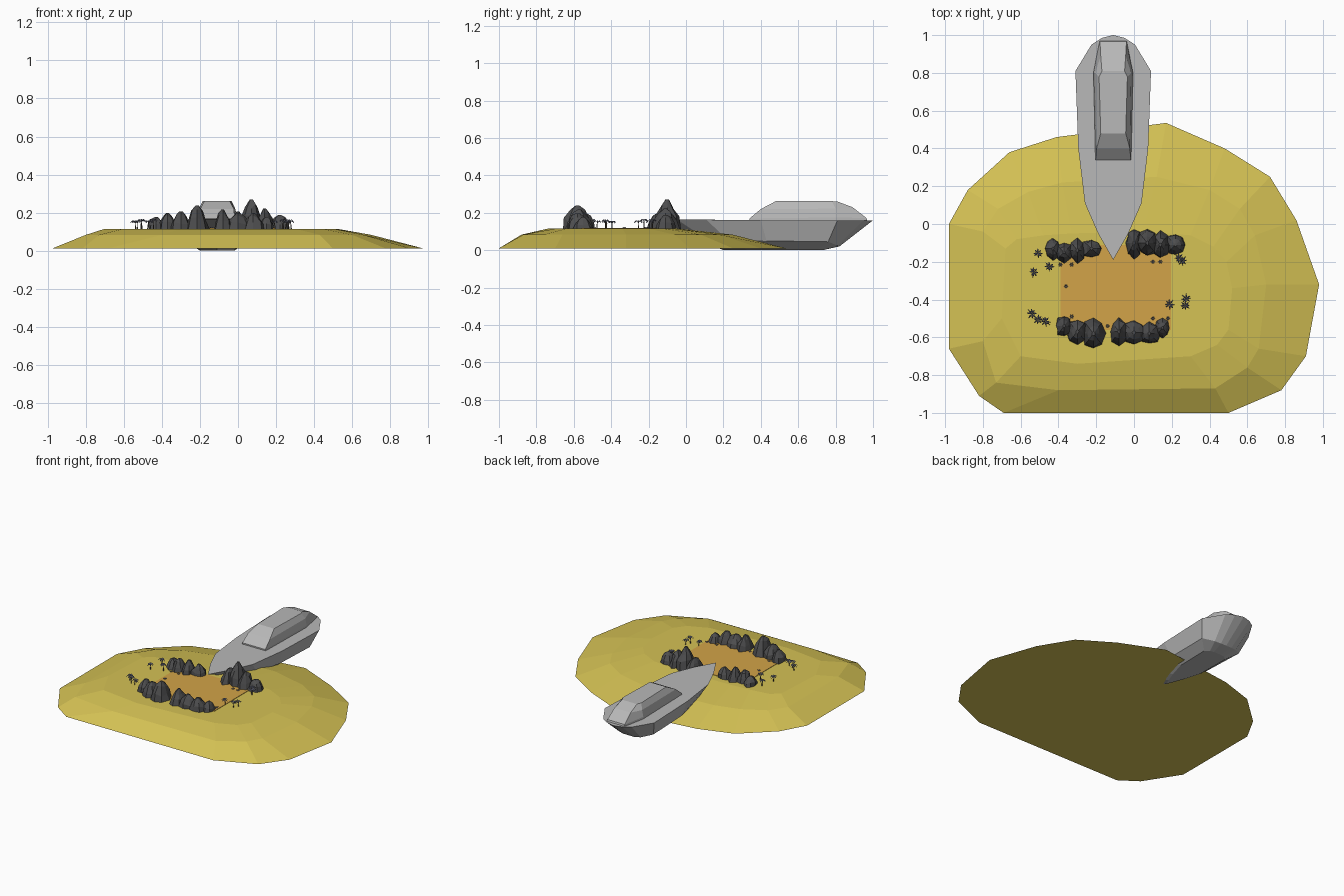
import bpy, bmesh, math, random
from mathutils import Vector

if "Cube" in bpy.data.objects:
    bpy.data.objects.remove(bpy.data.objects["Cube"])

random.seed(4)


def material(name, r, g, b):
    m = bpy.data.materials.new(name)
    m.diffuse_color = (r, g, b, 1)
    m.use_nodes = True
    m.node_tree.nodes["Principled BSDF"].inputs["Base Color"].default_value = m.diffuse_color
    return m


YELLOW = material("yellow sand", 0.665, 0.539, 0.089)
ORANGE = material("orange earth", 0.645, 0.371, 0.065)
GREY = material("boat grey", 0.48, 0.48, 0.48)
ROCK = material("dark rock", 0.076, 0.076, 0.078)
LEAF = material("slate leaf", 0.17, 0.18, 0.25)
TRUNK = material("trunk brown", 0.10, 0.08, 0.06)


def stack(bm, rings):
    """Skin a pile of equal-length outlines and cap both ends."""
    vs = [[bm.verts.new(p) for p in ring] for ring in rings]
    n = len(vs[0])
    for a, b in zip(vs, vs[1:]):
        for i in range(n):
            j = (i + 1) % n
            bm.faces.new((a[i], a[j], b[j], b[i]))
    bm.faces.new(vs[0][::-1])
    bm.faces.new(vs[-1])


def finish(name, bm, mat, solid=True):
    if solid:
        bmesh.ops.recalc_face_normals(bm, faces=bm.faces)
    me = bpy.data.meshes.new(name)
    bm.to_mesh(me)
    bm.free()
    me.materials.append(mat)
    ob = bpy.data.objects.new(name, me)
    bpy.context.collection.objects.link(ob)
    return ob


# Island: shore outline, shoulder and plateau
shore = [(-.98, 0), (-.88, .18), (-.66, .38), (-.41, .46), (.17, .535), (.48, .40),
         (.72, .25), (.86, .02), (.98, -.32), (.91, -.70), (.78, -.88), (.50, -1),
         (-.69, -1), (-.82, -.91), (-.98, -.66)]
shoulder = [(-.80, -.04), (-.72, .08), (-.56, .17), (-.38, .22), (.12, .25), (.40, .18),
            (.56, .08), (.64, -.06), (.70, -.32), (.66, -.66), (.60, -.76), (.43, -.87),
            (-.40, -.88), (-.73, -.84), (-.80, -.62)]
plateau = [(-.68, -.13), (-.62, -.08), (-.48, -.06), (-.33, -.05), (.05, -.04), (.30, -.06),
           (.42, -.12), (.49, -.20), (.52, -.34), (.50, -.56), (.44, -.64), (.30, -.70),
           (-.30, -.74), (-.60, -.70), (-.70, -.50)]
bm = bmesh.new()
stack(bm, [[(x, y, z) for x, y in ring]
           for ring, z in ((shore, .01), (shoulder, .083), (plateau, .115))])
finish("island", bm, YELLOW)

# Bare earth patch between the rocks
bm = bmesh.new()
patch = [(-.39, -.56), (.195, -.56), (.195, -.11), (-.39, -.11)]
stack(bm, [[(x, y, z) for x, y in patch] for z in (.112, .118)])
finish("earth_patch", bm, ORANGE)

# Boat, mirrored about its own centre line
BX = -.11


def mirrored(half):
    right = [(BX + x, y, z) for x, y, z in half]
    left = [(BX - x, y, z) for x, y, z in reversed(half) if x > 0]
    return right + left


keel = [(0, .20, 0), (.02, .25, 0), (.05, .33, 0), (.085, .45, 0), (.09, .70, 0),
        (.06, .725, 0), (.03, .73, 0), (0, .73, 0)]
chine = [(0, .02, .08), (.06, .10, .065), (.11, .22, .055), (.15, .43, .05), (.158, .76, .045),
         (.09, .81, .025), (.045, .82, .02), (0, .82, .02)]
deck = [(0, -.19, .165), (.08, -.05, .165), (.15, .11, .163), (.185, .40, .16), (.2, .81, .16),
        (.115, .95, .16), (.06, .985, .16), (0, 1, .16)]
bm = bmesh.new()
stack(bm, [mirrored(r) for r in (keel, chine, deck)])
finish("boat_hull", bm, GREY)

cabin = [[(.095, .34, .155), (.105, .80, .155), (.072, .97, .155)],
         [(.093, .34, .170), (.105, .80, .175), (.070, .965, .172)],
         [(.088, .40, .220), (.095, .80, .222), (.066, .89, .230)],
         [(.066, .48, .262), (.075, .78, .262), (.060, .81, .260)]]
bm = bmesh.new()
stack(bm, [mirrored(r) for r in cabin])
finish("boat_cabin", bm, GREY)

# Rock ridges: overlapping jagged lumps (x, y, radius x, radius y, height)
ridges = {
    "back_left_rocks": [(-.43, -.13, .045, .06, .07), (-.37, -.15, .055, .055, .09),
                        (-.30, -.14, .05, .065, .095), (-.225, -.13, .055, .05, .08)],
    "back_right_rocks": [(0, -.10, .045, .085, .10), (.07, -.10, .06, .075, .165),
                         (.14, -.11, .05, .07, .115), (.22, -.11, .06, .06, .08)],
    "front_left_rocks": [(-.37, -.54, .045, .06, .09), (-.30, -.57, .06, .07, .10),
                         (-.215, -.58, .065, .085, .132)],
    "front_right_rocks": [(-.08, -.57, .05, .07, .11), (0, -.575, .07, .07, .09),
                          (.08, -.58, .06, .06, .09), (.15, -.55, .045, .055, .07)],
}
for name, lumps in ridges.items():
    bm = bmesh.new()
    for x, y, rx, ry, h in lumps:
        rings = []
        for scale, level in ((1, 0), (.84, .40), (.52, .74), (.14, .97)):
            ring = []
            for i in range(8):
                a = math.tau * i / 8
                s = scale * random.uniform(.84, 1.12)
                z = .11 + h * (level + (random.uniform(-.1, .1) if 0 < level < .9 else 0))
                ring.append((x + rx * s * math.cos(a), y + ry * s * math.sin(a), z))
            rings.append(ring)
        stack(bm, rings)
    finish(name, bm, ROCK)


def leaf(bm, base, angle, length, rise, drop, width):
    """One drooping pointed leaf made of four triangles."""
    d = Vector((math.cos(angle), math.sin(angle), 0))
    side = Vector((-d.y, d.x, 0)) * width
    up = Vector((0, 0, 1))
    b = bm.verts.new(base)
    m = bm.verts.new(base + d * length * .5 + up * rise)
    l = bm.verts.new(base + d * length * .5 + side + up * rise * .4)
    r = bm.verts.new(base + d * length * .5 - side + up * rise * .4)
    t = bm.verts.new(base + d * length - up * drop)
    for f in ((b, m, l), (b, r, m), (m, t, l), (m, r, t)):
        bm.faces.new(f)


# Palms around the patch
palms = [(-.53, -.255), (-.505, -.155), (-.445, -.225), (-.54, -.475), (-.51, -.505),
         (-.475, -.515), (.235, -.18), (.25, -.195), (.28, -.395), (.265, -.43), (.195, -.425)]
trunks, fronds = bmesh.new(), bmesh.new()
for x, y in palms:
    h = random.uniform(.036, .046)
    lean = random.uniform(-.008, .008)
    stack(trunks, [[(x + lean * k * k + r * math.cos(math.tau * i / 5),
                     y + r * math.sin(math.tau * i / 5), .112 + (h + .003) * k)
                    for i in range(5)]
                   for k, r in ((0, .0035), (.5, .0025), (1, .002))])
    crown = Vector((x + lean, y, .115 + h))
    for i in range(8):
        leaf(fronds, crown, math.tau * i / 8 + random.uniform(-.2, .2),
             random.uniform(.024, .030), .006, .008, .005)
finish("palm_trunks", trunks, TRUNK)
finish("palm_fronds", fronds, LEAF, solid=False)

# Small grass tufts at the foot of the rocks
tufts = [(-.33, -.215), (-.39, -.215), (.10, -.20), (.14, -.20), (-.14, -.54),
         (.10, -.50), (.18, -.50), (-.36, -.33), (-.33, -.49)]
bm = bmesh.new()
for x, y in tufts:
    for i in range(6):
        leaf(bm, Vector((x, y, .116)), math.tau * i / 6, .012, .008, -.008, .003)
finish("grass_tufts", bm, LEAF, solid=False)
